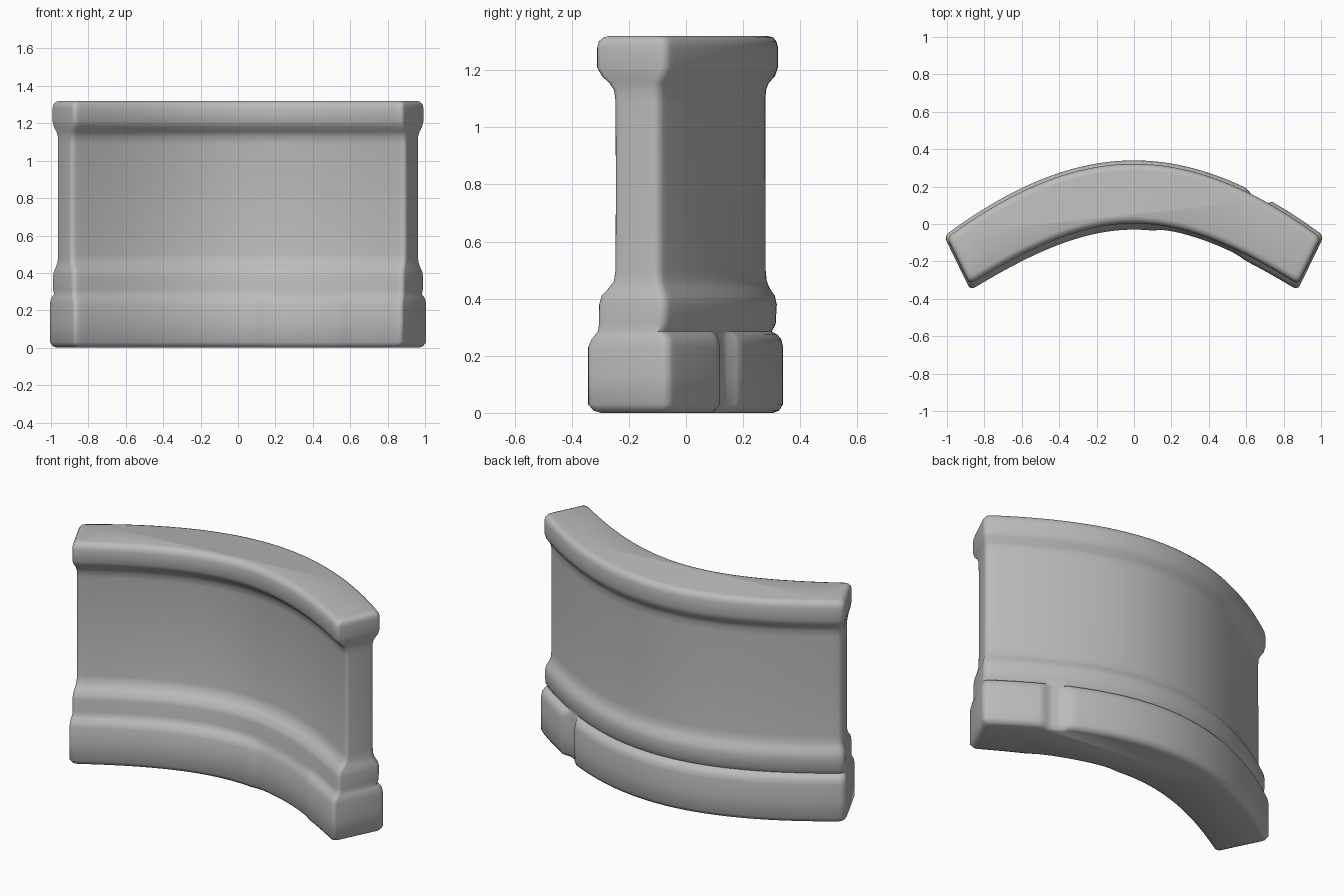
import bpy
import bmesh
from math import sin, cos, radians, pi, sqrt

cube = bpy.data.objects.get("Cube")
if cube:
    bpy.data.objects.remove(cube, do_unlink=True)

stone = bpy.data.materials.new("grey_stone")
stone.use_nodes = True
grey = (0.5, 0.5, 0.5, 1)
stone.diffuse_color = grey
bsdf = stone.node_tree.nodes["Principled BSDF"]
bsdf.inputs["Base Color"].default_value = grey
bsdf.inputs["Roughness"].default_value = 0.8

# Centre line: a bend that straightens towards the ends
HALF_WIDTH, SAG, BEND = 0.945, 1.144, 1.1
HALF_LENGTH, HALF_DEPTH = 1.08, 0.185
CORNER, STATIONS, CORNER_STEPS = 0.03, 80, 5

# Moulding profile: height, front inset, back inset, end inset, wear amount
PROFILE = [
    (0.0, 0.035, 0.035, 0.03, 0.5),
    (0.008, 0.014, 0.014, 0.014, 1),
    (0.03, 0, 0, 0, 1),
    (0.13, 0, 0, 0, 1),
    (0.23, 0, 0, 0, 1),
    (0.257, 0.012, 0.006, 0.003, 1),
    (0.274, 0.027, 0.02, 0.007, 0.5),
    (0.285, 0.036, 0.04, 0.01, 0),
    (0.31, 0.041, 0.026, 0.01, 0),
    (0.38, 0.042, 0.022, 0.01, 0),
    (0.41, 0.05, 0.029, 0.013, 0),
    (0.435, 0.075, 0.046, 0.02, 0),
    (0.46, 0.097, 0.057, 0.024, 0),
    (0.5, 0.104, 0.061, 0.025, 0),
    (0.8, 0.105, 0.061, 0.025, 0),
    (1.09, 0.104, 0.062, 0.025, 0),
    (1.13, 0.098, 0.06, 0.024, 0),
    (1.155, 0.08, 0.05, 0.02, 0),
    (1.18, 0.05, 0.028, 0.014, 0),
    (1.21, 0.033, 0.018, 0.01, 0),
    (1.28, 0.033, 0.018, 0.01, 0),
    (1.3, 0.038, 0.023, 0.012, 0),
    (1.315, 0.052, 0.035, 0.022, 0),
    (1.32, 0.07, 0.055, 0.036, 0),
]


def bend(length, depth):
    """Place a flat wall point on the curved plan, with skewed ends."""
    u = length / HALF_LENGTH
    x = HALF_WIDTH * u
    y = 0.155 - SAG * (sqrt(1 + (x / BEND) ** 2) - 1)
    tilt = radians(45 * u - 19 * u ** 3)
    d = depth * (1 - 0.13 * u * u)
    return x + d * sin(tilt), y + d * cos(tilt)


def wear(length, side):
    """Worn plinth: a joint behind, a shallow set-back block in front."""
    u = length / HALF_LENGTH
    centre, width, depth = (0.64, 0.06, 0.03) if side > 0 else (0.42, 0.29, 0.013)
    return depth * max(0, 1 - (abs(u - centre) / width) ** 6)


def outline(front, back, end, worn):
    """Rounded rectangle, counter-clockwise from the front right corner."""
    span = HALF_LENGTH - end - CORNER
    near = -(HALF_DEPTH - front - CORNER)
    far = HALF_DEPTH - back - CORNER
    points = []
    for side, first, second in ((-1, near, far), (1, far, near)):
        for i in range(STATIONS + 1):                # long face
            p = -side * span * (2 * i / STATIONS - 1)
            points.append((p, first + side * (CORNER - worn * wear(p, side))))
        for i in range(1, CORNER_STEPS + 1):         # first end corner
            a = (side + i / CORNER_STEPS) * pi / 2
            points.append((-side * span + CORNER * cos(a), first + CORNER * sin(a)))
        for i in range(CORNER_STEPS):                # second end corner
            a = (side + 1 + i / CORNER_STEPS) * pi / 2
            points.append((-side * span + CORNER * cos(a), second + CORNER * sin(a)))
    return [bend(*p) for p in points]


def curved_wall():
    bm = bmesh.new()
    rings = []
    for z, *insets in PROFILE:
        rings.append([bm.verts.new((x, y, z)) for x, y in outline(*insets)])
    n = len(rings[0])
    for low, high in zip(rings, rings[1:]):
        for i in range(n):
            j = (i + 1) % n
            bm.faces.new((low[i], low[j], high[j], high[i]))
    bm.faces.new(rings[-1])
    bm.faces.new(rings[0][::-1])
    bmesh.ops.recalc_face_normals(bm, faces=bm.faces)
    mesh = bpy.data.meshes.new("curved_wall")
    bm.to_mesh(mesh)
    bm.free()
    mesh.materials.append(stone)
    obj = bpy.data.objects.new("curved_wall", mesh)
    bpy.context.collection.objects.link(obj)
    return obj


wall = curved_wall()
bpy.ops.object.select_all(action="DESELECT")
wall.select_set(True)
bpy.context.view_layer.objects.active = wall
bpy.ops.object.shade_smooth_by_angle(angle=radians(55))
